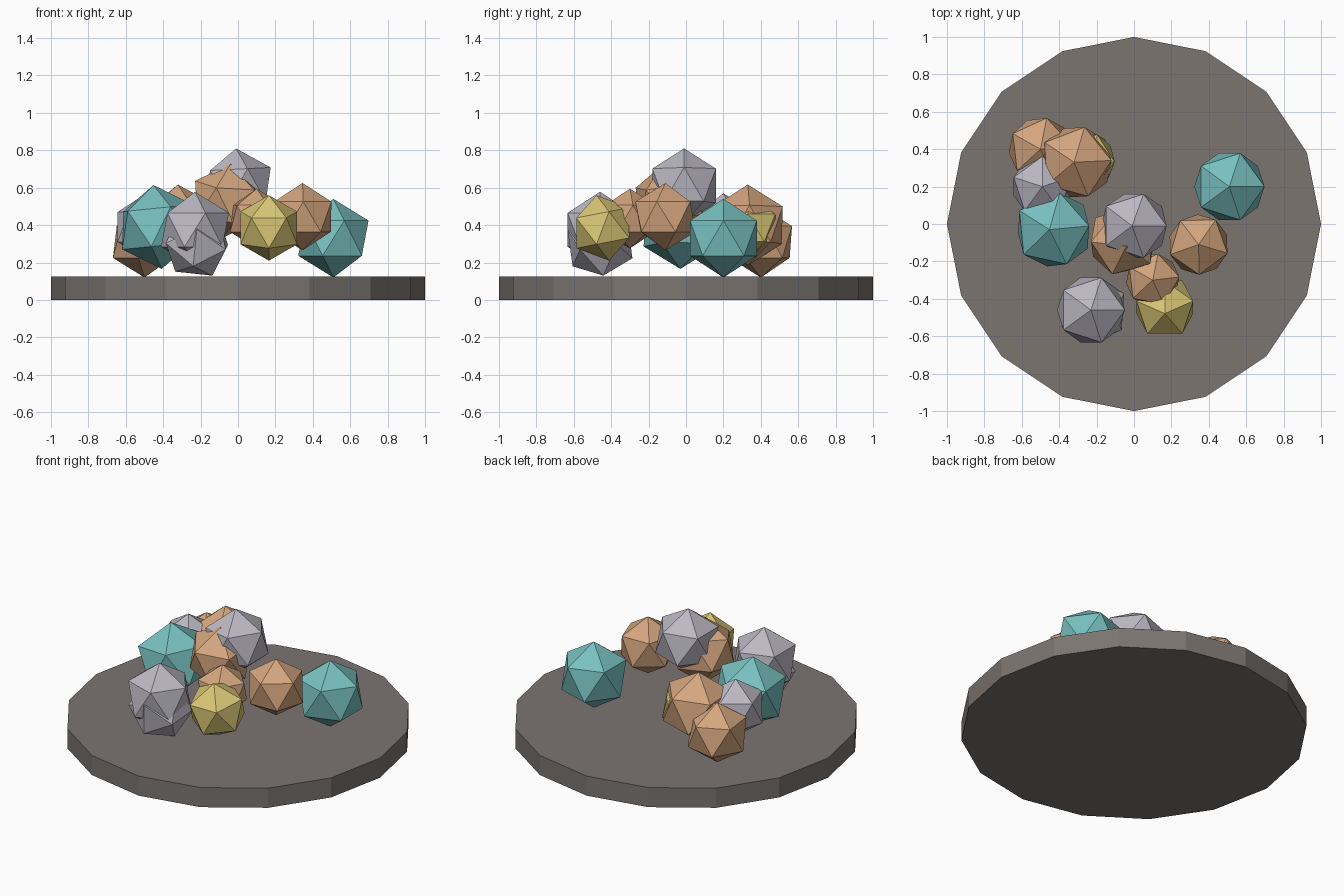
import bpy
import bmesh
import math
from mathutils import Matrix, Vector

cube = bpy.data.objects.get("Cube")
if cube:
    bpy.data.objects.remove(cube, do_unlink=True)


def material(name, colour):
    mat = bpy.data.materials.new(name)
    mat.use_nodes = True
    mat.diffuse_color = (*colour, 1)
    mat.node_tree.nodes["Principled BSDF"].inputs["Base Color"].default_value = (*colour, 1)
    return mat


stone = material("dark_stone", (0.2, 0.178, 0.164))
tan = material("tan_rock", (0.66, 0.38, 0.21))
teal = material("teal_rock", (0.19, 0.53, 0.53))
yellow = material("yellow_rock", (0.7, 0.57, 0.18))
grey = material("grey_rock", (0.5, 0.48, 0.55))


def add_object(name, bm, mat):
    mesh = bpy.data.meshes.new(name)
    bm.to_mesh(mesh)
    bm.free()
    mesh.materials.append(mat)
    obj = bpy.data.objects.new(name, mesh)
    bpy.context.collection.objects.link(obj)
    return obj


def frame(first, second):
    """Orthonormal basis with z along first and x leaning towards second."""
    z = Vector(first).normalized()
    y = z.cross(Vector(second)).normalized()
    return Matrix((y.cross(z), y, z)).transposed()


def rock(name, mat, centre, radius, tip=(0, 0, 1), neighbour=(1, 0, 0)):
    """Icosahedron with one corner along tip and the next one towards neighbour."""
    bm = bmesh.new()
    bmesh.ops.create_icosphere(bm, subdivisions=1, radius=radius)
    top = max(bm.verts, key=lambda v: v.co.z)
    beside = top.link_edges[0].other_vert(top)
    turn = frame(tip, neighbour) @ frame(top.co, beside.co).transposed()
    bmesh.ops.transform(bm, matrix=turn.to_4x4(), verts=bm.verts)
    add_object(name, bm, mat).location = centre


# Sixteen-sided slab
bm = bmesh.new()
bmesh.ops.create_cone(bm, cap_ends=True, segments=16, radius1=1, radius2=1, depth=0.125,
                      matrix=Matrix.Translation((0, 0, 0.0625)))
add_object("base_slab", bm, stone)

# Rocks on the right and in the middle
rock("right_teal_rock", teal, (0.51, 0.2, 0.33), 0.21, (0, 0, 1), (1, 0, 0.3))
rock("right_tan_rock", tan, (0.345, -0.11, 0.445), 0.18, (0, 0, 1), (1, -0.3, 0.2))
rock("top_grey_rock", grey, (0, -0.01, 0.61), 0.2, (-0.05, 0, 1), (1, 0, 0.4))
rock("middle_tan_rock", tan, (-0.06, -0.09, 0.53), 0.2, (0.1, -0.15, 1), (-1, 0, 0.4))

# Rocks at the front
rock("front_tan_rock", tan, (0.1, -0.3, 0.435), 0.16, (0, 0, 1), (0.2, 1, 0.3))
rock("front_yellow_rock", yellow, (0.165, -0.445, 0.385), 0.178,
     (0, -0.19, 0.98), (0.53, -0.8, 0.3))
rock("front_upper_grey_rock", grey, (-0.23, -0.46, 0.375), 0.203, (0, 0, 1), (1, 0, 0.4))
rock("front_lower_grey_rock", grey, (-0.22, -0.46, 0.3), 0.19, (0, -0.9, 0.4), (0.6, -0.2, 0.8))

# Rocks at the back on the other side
rock("left_pile_teal_rock", teal, (-0.43, -0.03, 0.39), 0.225, (-0.1, 0, 1), (1, 0.1, 0.4))
rock("pile_grey_rock", grey, (-0.49, 0.2, 0.39), 0.18, (0, 0, 1), (0, 1, 0.4))
rock("pile_low_tan_rock", tan, (-0.5, 0.4, 0.31), 0.19, (0, 0, 1), (0.2, 1, 0.4))
rock("pile_high_tan_rock", tan, (-0.31, 0.33, 0.4), 0.217, (-0.05, 0, 1), (0.25, 1, 0.4))
rock("pile_yellow_rock", yellow, (-0.25, 0.34, 0.385), 0.165, (0, 0, 1), (0.4, 1, 0.4))
